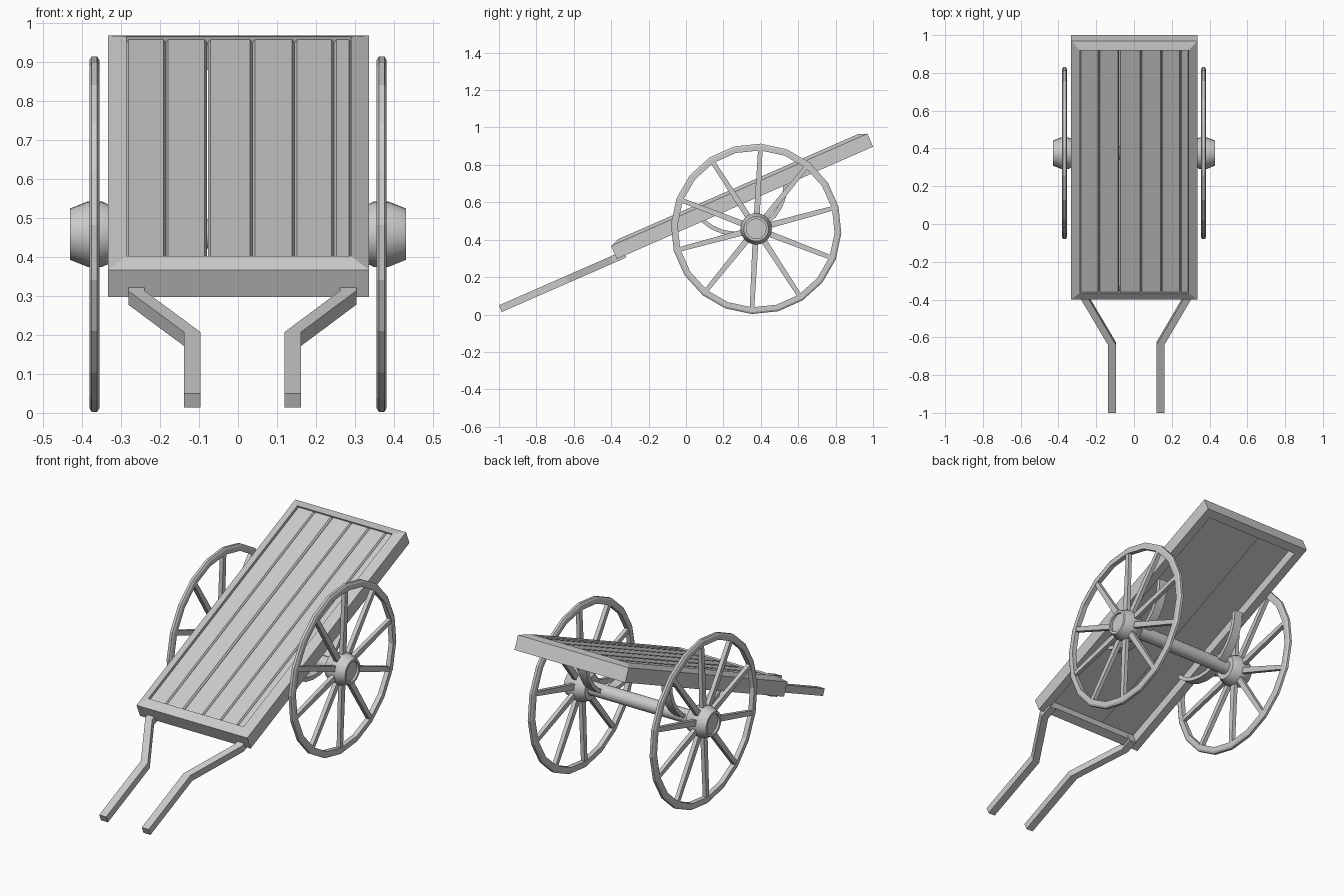
import bpy, bmesh, math
from mathutils import Matrix, Vector

if "Cube" in bpy.data.objects:
    bpy.data.objects.remove(bpy.data.objects["Cube"])

# Tilted bed space: x across, y along the bed, z off its underside
TILT = Matrix.Translation((0, -0.37, 0.297)) @ Matrix.Rotation(math.radians(23.65), 4, 'X')
LENGTH = 1.496
AXLE_Y, AXLE_Z, WHEEL_R = 0.375, 0.458, 0.456


def make(name, bm, matrix=Matrix(), smooth=False):
    bmesh.ops.recalc_face_normals(bm, faces=bm.faces)
    bm.transform(matrix)
    me = bpy.data.meshes.new(name)
    bm.to_mesh(me)
    bm.free()
    ob = bpy.data.objects.new(name, me)
    bpy.context.collection.objects.link(ob)
    if smooth:
        bpy.ops.object.select_all(action='DESELECT')
        ob.select_set(True)
        bpy.context.view_layer.objects.active = ob
        bpy.ops.object.shade_smooth_by_angle(angle=math.radians(35))
    return ob


def skin(bm, rings, closed=False):
    """Join equal rings of points with quads; cap the ends if open."""
    vs = [[bm.verts.new(p) for p in r] for r in rings]
    n = len(vs[0])
    for i in range(len(vs) if closed else len(vs) - 1):
        a, b = vs[i], vs[(i + 1) % len(vs)]
        for j in range(n):
            k = (j + 1) % n
            bm.faces.new((a[j], a[k], b[k], b[j]))
    if not closed:
        bm.faces.new(vs[0])
        bm.faces.new(vs[-1])


def lathe(bm, profile, sides, phase=0.0, closed=False):
    """Turn (x, radius) points about the x axis."""
    rings = []
    for x, r in profile:
        rings.append([(x, r * math.cos(phase + 2 * math.pi * i / sides),
                       r * math.sin(phase + 2 * math.pi * i / sides)) for i in range(sides)])
    skin(bm, rings, closed)


# Mitred bed frame, its top sloping up towards the planks
bm = bmesh.new()
x0, x1 = -0.333, 0.336
corners = [(x0, 0, 1, 1), (x1, 0, -1, 1), (x1, LENGTH, -1, -1), (x0, LENGTH, 1, -1)]
section = [(0, 0), (0, 0.076), (0.047, 0.094), (0.047, 0)]
skin(bm, [[(x + sx * d, y + sy * d, h) for d, h in section] for x, y, sx, sy in corners], True)
make("bed_frame", bm, TILT)

# Planks with chamfered long edges; one joint is left slightly open
edges = [-0.287, -0.185, -0.077, 0.037, 0.145, 0.246, 0.291]
for i in range(6):
    a, b = edges[i], edges[i + 1]
    if i == 1:
        b -= 0.003
    c = 0.006
    outline = [(a, 0.052), (b, 0.052), (b, 0.076), (b - c, 0.085), (a + c, 0.085), (a, 0.076)]
    bm = bmesh.new()
    skin(bm, [[(x, y, z) for x, z in outline] for y in (0.04, LENGTH - 0.04)])
    make("bed_plank", bm, TILT)

# Cranked pulling handles
for name, side, outer, inner in (("left_handle", -1, -0.26, -0.117), ("right_handle", 1, 0.282, 0.14)):
    bm = bmesh.new()
    rings = []
    for x, y in ((outer, 0.05), (outer, -0.02), (inner, -0.284), (inner, -0.677)):
        rings.append([(x - 0.021, y, -0.013), (x + 0.021, y, -0.013),
                      (x + 0.021, y, 0.026), (x - 0.021, y, 0.026)])
    skin(bm, rings)
    make(name, bm, TILT)

# Wheels: rim, spokes and hub, mirrored left and right
for side, label in ((1, "right"), (-1, "left")):
    place = Matrix.Translation((0, AXLE_Y, AXLE_Z)) @ Matrix.Diagonal((side, 1, 1, 1))
    phase = math.radians(87)

    bm = bmesh.new()
    R = WHEEL_R
    lathe(bm, [(0.355, R - 0.036), (0.355, R - 0.010), (0.361, R), (0.375, R),
               (0.381, R - 0.010), (0.381, R - 0.036)], 20, phase, True)
    make(label + "_wheel_rim", bm, place)

    bm = bmesh.new()
    for i in range(10):
        t = phase + i * math.pi / 5
        out, across = Vector((0, math.cos(t), math.sin(t))), Vector((0, -math.sin(t), math.cos(t)))
        rings = []
        for r, w in ((0.06, 0.016), (R - 0.025, 0.012)):
            rings.append([out * r + across * (w * s) + Vector((0.368 + 0.011 * u, 0, 0))
                          for s, u in ((-1, -1), (1, -1), (1, 1), (-1, 1))])
        skin(bm, rings)
    make(label + "_wheel_spokes", bm, place)

    bm = bmesh.new()
    lathe(bm, [(0.305, 0.064), (0.348, 0.084), (0.385, 0.084), (0.43, 0.066),
               (0.43, 0.053), (0.418, 0.053)], 20, phase)
    make(label + "_wheel_hub", bm, place, True)

# Axle
bm = bmesh.new()
lathe(bm, [(-0.32, 0.037), (0.32, 0.037)], 20)
make("axle", bm, Matrix.Translation((0, AXLE_Y, AXLE_Z)), True)

# Curved brackets carrying the bed on the axle
half, sag, mid = 0.24, 0.155, 0.745
radius = (half ** 2 + sag ** 2) / (2 * sag)
span = math.asin(half / radius)
for x, label in ((-0.255, "left"), (0.255, "right")):
    bm = bmesh.new()
    rings = []
    for i in range(11):
        t = span * 1.03 * (i / 5 - 1)
        ring = []
        for dx, dr in ((-0.025, -0.011), (0.025, -0.011), (0.025, 0.011), (-0.025, 0.011)):
            r = radius + dr
            ring.append((x + dx, mid + r * math.sin(t), radius - sag - r * math.cos(t)))
        rings.append(ring)
    skin(bm, rings)
    make(label + "_axle_bracket", bm, TILT, True)
